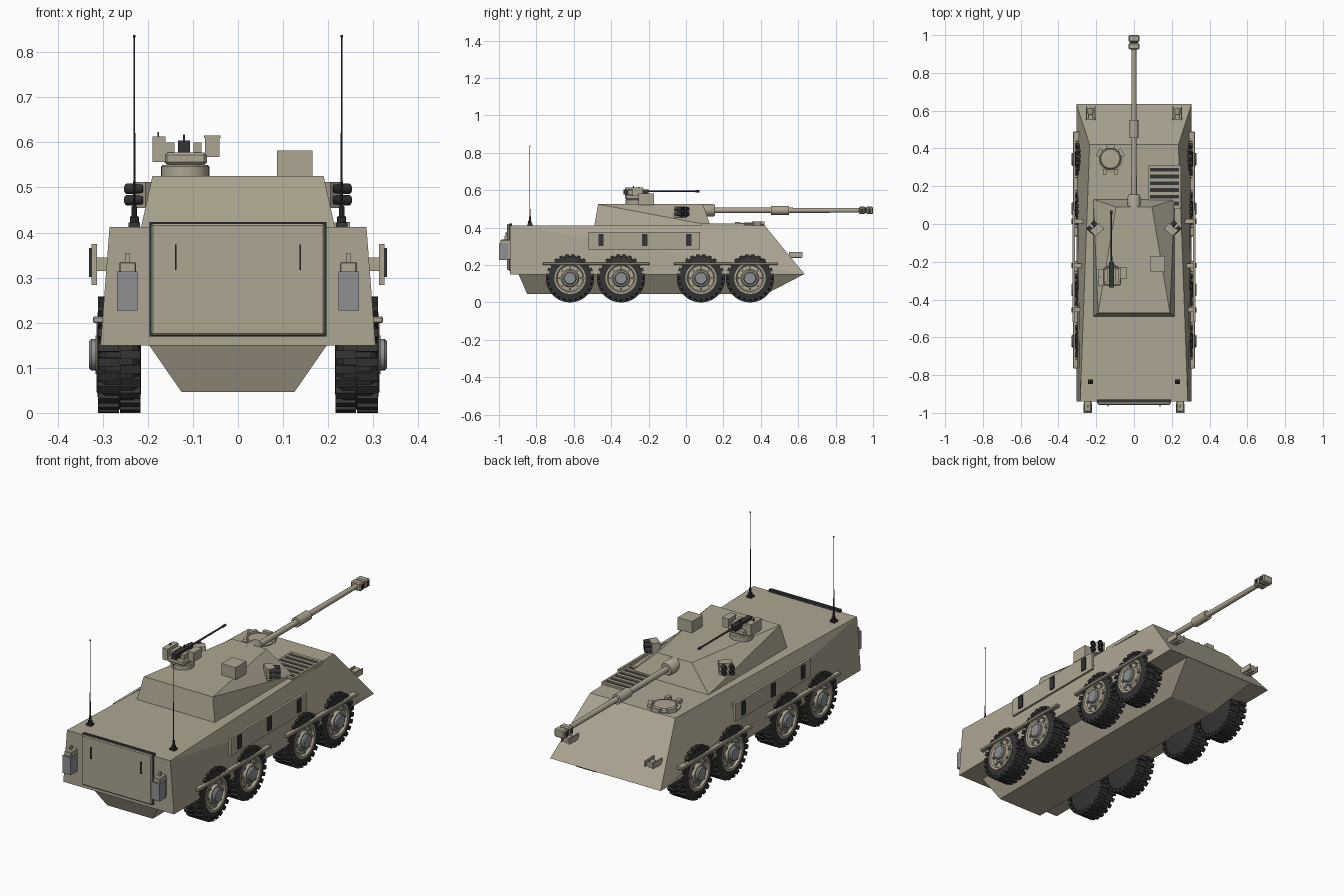
import bpy, bmesh
from math import pi, sin, cos
from mathutils import Matrix, Vector

if "Cube" in bpy.data.objects:
    bpy.data.objects.remove(bpy.data.objects["Cube"])


def mat(name, c):
    m = bpy.data.materials.new(name)
    m.diffuse_color = (*c, 1)
    m.use_nodes = True
    m.node_tree.nodes["Principled BSDF"].inputs["Base Color"].default_value = m.diffuse_color
    return m


TAN = mat("tan_paint", (0.42, 0.38, 0.29))
DARK = mat("black_rubber", (0.035, 0.035, 0.035))
GREY = mat("grey_metal", (0.27, 0.28, 0.29))


def finish(name, bm, m, smooth=False):
    bmesh.ops.recalc_face_normals(bm, faces=bm.faces)
    me = bpy.data.meshes.new(name)
    bm.to_mesh(me)
    bm.free()
    me.materials.append(m)
    ob = bpy.data.objects.new(name, me)
    bpy.context.collection.objects.link(ob)
    if smooth:
        bpy.context.view_layer.objects.active = ob
        bpy.ops.object.select_all(action='DESELECT')
        ob.select_set(True)
        bpy.ops.object.shade_smooth_by_angle(angle=0.6)
    return ob


def solid(name, pts, m=TAN):
    """Convex block through half-section points mirrored over x."""
    bm = bmesh.new()
    for x, y, z in pts:
        bm.verts.new((x, y, z))
        bm.verts.new((-x, y, z))
    bmesh.ops.convex_hull(bm, input=bm.verts)
    bmesh.ops.dissolve_limit(bm, angle_limit=0.01, verts=bm.verts, edges=bm.edges)
    return finish(name, bm, m)


def box(name, x, y, z, m=TAN, turn=0, bevel=0):
    """Box from (min, max) ranges, optionally turned about its own z axis."""
    bm = bmesh.new()
    size = [r[1] - r[0] for r in (x, y, z)]
    bmesh.ops.create_cube(bm, size=1, matrix=Matrix.Diagonal((*size, 1)))
    if bevel:
        bmesh.ops.bevel(bm, geom=bm.edges[:], offset=bevel, segments=1, affect='EDGES')
    ob = finish(name, bm, m)
    ob.location = [sum(r) / 2 for r in (x, y, z)]
    ob.rotation_euler.z = turn
    return ob


def lathe(name, prof, m=TAN, axis='Z', loc=(0, 0, 0), n=24):
    """Revolve (distance along axis, radius) points."""
    bm = bmesh.new()
    vs = [bm.verts.new((max(r, 1e-4), 0, h)) for h, r in prof]
    es = [bm.edges.new(p) for p in zip(vs, vs[1:])]
    bmesh.ops.spin(bm, geom=vs + es, axis=(0, 0, 1), cent=(0, 0, 0), angle=2 * pi, steps=n)
    bmesh.ops.remove_doubles(bm, verts=bm.verts, dist=2e-4)
    rot = {'Z': Matrix(), 'X': Matrix.Rotation(pi / 2, 4, 'Y'), 'Y': Matrix.Rotation(-pi / 2, 4, 'X')}[axis]
    bmesh.ops.transform(bm, matrix=rot, verts=bm.verts)
    ob = finish(name, bm, m, True)
    ob.location = loc
    return ob


def rng(c, h):
    return (c - h, c + h)


# hull
solid("upper_hull", [(.305, -.94, .15), (.305, .635, .15), (.285, -.94, .412), (.235, .42, .412)])
solid("lower_hull", [(.197, -.895, .15), (.197, .63, .15), (.125, -.85, .046), (.125, .43, .046)])

# turret, mantlet and gun
solid("turret", [(.215, -.49, .412), (.215, .13, .412), (.19, -.47, .525), (.095, .09, .525)])
G = .492
lathe("mantlet", [(.06, 0), (.06, .034), (.145, .034), (.155, .028), (.155, 0)], TAN, 'Y', (0, 0, G))
lathe("gun_barrel", [(.1, 0), (.1, .015), (.455, .014), (.455, .024), (.55, .024), (.55, .014),
                     (.93, .012), (.93, 0)], TAN, 'Y', (0, 0, G))
box("muzzle_brake_rear", rng(0, .028), (.925, .958), rng(G, .02), TAN, bevel=.005)
box("muzzle_brake_core", rng(0, .022), (.94, .985), rng(G, .014), DARK)
box("muzzle_brake_front", rng(0, .028), (.964, 1.0), rng(G, .02), TAN, bevel=.005)
for s in (-1, 1):
    for y in (.942, .982):
        box("muzzle_slot", rng(s * .028, .0015), rng(y, .008), rng(G, .011), DARK)

# roof sight box
box("roof_sight", (.087, .165), (-.255, -.17), (.52, .582))

# remote weapon station
lathe("weapon_ring", [(.52, 0), (.52, .054), (.546, .054), (.55, .05), (.55, 0)], TAN, 'Z', (-.117, -.27, 0))
box("weapon_base", (-.163, -.069), (-.325, -.23), (.55, .578), bevel=.006)
box("ammo_box", (-.19, -.161), (-.325, -.24), (.556, .613))
box("sensor_box", (-.073, -.041), (-.29, -.23), (.568, .612))
box("sensor_cap", (-.075, -.039), (-.292, -.228), (.61, .615))
for x in (-.15, -.09):
    box("weapon_cradle", rng(x, .009), (-.31, -.24), (.575, .6))
box("weapon_receiver", rng(-.12, .013), (-.335, -.2), (.578, .604), DARK)
lathe("weapon_barrel", [(-.21, 0), (-.21, .005), (.05, .004), (.05, .006), (.072, .006), (.072, 0)],
      DARK, 'Y', (-.12, 0, .594), 12)
for x, y, z in ((-.12, -.25, .618), (-.177, -.28, .623)):
    box("weapon_post", rng(x, .002), rng(y, .003), (.595, z), DARK)

# driver hatch with periscopes
hx, hy = -.125, .345
lathe("hatch_ring", [(.405, 0), (.405, .072), (.417, .072), (.42, .058), (.416, .056), (.425, .05), (.427, 0)],
      TAN, 'Z', (hx, hy, 0), 32)
for a in (.5, pi / 2, pi - .5):
    ob = box("periscope", rng(hx + .066 * cos(a), .022), rng(hy + .066 * sin(a), .01), (.408, .432), TAN, a - pi / 2)
for dx in (-.03, .03):
    box("hatch_hinge", rng(hx + dx, .01), rng(hy - .068, .014), (.41, .43))

# engine grille on the front right deck
box("grille_bed", (.08, .243), (.09, .305), (.405, .416), DARK)
for x in (.08, .243):
    box("grille_side", rng(x, .005), (.085, .31), (.405, .423))
for i in range(7):
    box("grille_slat", (.08, .243), rng(.09 + i * .0358, .008), (.41, .422))

# rear door
box("rear_door", (-.193, .193), (-.957, -.93), (.172, .42), TAN, bevel=.004)
box("door_seal", (-.196, .196), (-.946, -.93), (.169, .423), DARK)

# wheel, built once and then repeated
tyre = lathe("tyre", [(.215, 0), (.215, .085), (.222, .113), (.233, .122), (.295, .122), (.306, .113),
                      (.312, .09), (.31, .078), (.29, .076)], DARK, 'X', n=36)
rim = lathe("wheel_rim", [(.29, .084), (.314, .084), (.314, .074), (.303, .068), (.303, .048), (.316, .042),
                          (.316, .034), (.3, .034)], TAN, 'X', n=32)
hub = lathe("wheel_hub", [(.3, .035), (.325, .035), (.33, .03), (.33, 0)], GREY, 'X', n=16)
bm = bmesh.new()
N = 24
for row, x in enumerate((.239, .287)):
    for i in range(N):
        a = 2 * pi * (i + row / 2) / N
        m = Matrix.Rotation(a, 4, 'X') @ Matrix.Translation((x, 0, .1195)) @ Matrix.Diagonal((.046, .019, .019, 1))
        bmesh.ops.create_cube(bm, size=1, matrix=m)
lugs = finish("tyre_tread", bm, DARK)
bm = bmesh.new()
for i in range(8):
    m = Matrix.Rotation(i * pi / 4, 4, 'X') @ Matrix.Translation((.306, 0, .058)) @ Matrix.Diagonal((.012, .01, .01, 1))
    bmesh.ops.create_cube(bm, size=1, matrix=m)
bolts = finish("wheel_bolts", bm, GREY)
first = True
for s in (1, -1):
    for y in (-.62, -.347, .08, .342):
        for part in (tyre, rim, hub, lugs, bolts):
            ob = part if first else part.copy()
            if not first:
                bpy.context.collection.objects.link(ob)
            ob.location = (0, y, .129)
            ob.rotation_euler.z = 0 if s > 0 else pi
        first = False

# parts repeated on both sides
for s in (-1, 1):
    def sx(a, b):
        return tuple(sorted((s * a, s * b)))
    # fender rails
    for y in ((-.765, -.195), (-.065, .49)):
        box("fender_rail", sx(.285, .322), y, (.199, .214), bevel=.003)
    # side armour panel with dark slots
    box("side_panel", sx(.313, .325), (-.52, .075), (.284, .375))
    for y in (-.455, -.22, .015):
        box("panel_slot", sx(.324, .331), rng(y, .014), (.301, .366), DARK)
        box("panel_bracket", sx(.25, .314), rng(y, .012), (.315, .345))
    # door handles
    box("door_handle", rng(s * .138, .002), (-.965, -.96), (.318, .372), DARK)
    for z in (.32, .37):
        box("handle_post", rng(s * .138, .002), (-.965, -.95), rng(z, .003), DARK)
    # rear canisters
    box("canister", sx(.226, .264), (-.992, -.935), (.23, .335), bevel=.003)
    box("canister_plate", sx(.223, .268), (-1.0, -.95), (.227, .314), GREY)
    box("canister_neck", rng(s * .245, .004), rng(-.965, .006), (.333, .355))
    # antennas
    box("antenna_foot", rng(s * .23, .013), rng(-.835, .013), (.41, .422), DARK)
    lathe("antenna", [(.42, 0), (.42, .01), (.435, .01), (.437, .006), (.458, .006), (.46, .0025), (.65, .002),
                      (.652, .0014), (.832, .0014), (.833, .003), (.838, .003), (.838, 0)],
          DARK, 'Z', (s * .23, -.835, 0), 10)
    # smoke launchers
    box("launcher_bracket", rng(s * .195, .03), rng(-.03, .02), (.455, .512), TAN, -s * .7)
    for i in (-1, 1):
        for z in (.472, .497):
            d = Vector((s * sin(.85), cos(.85), 0))
            c = Vector((s * .208, -.025, z)) + Vector((-d.y, d.x, 0)) * i * .018
            ob = lathe("launcher_tube", [(-.02, 0), (-.02, .012), (.034, .012), (.034, .009), (.02, .009), (.02, 0)],
                       DARK, 'Y', c, 14)
            ob.rotation_euler.z = -s * .85
    # headlights
    box("headlight_bracket", rng(s * .23, .012), (.53, .59), (.238, .25))
    lathe("headlight", [(.578, 0), (.578, .012), (.585, .016), (.615, .016), (.615, .013), (.61, 0)],
          TAN, 'Y', (s * .23, 0, .253), 16)
    lathe("headlight_lens", [(.606, .013), (.613, .012), (.616, 0)], GREY, 'Y', (s * .23, 0, .253), 16)
    for x in (.208, .252):
        box("headlight_guard", rng(s * x, .003), (.55, .622), (.24, .268))
